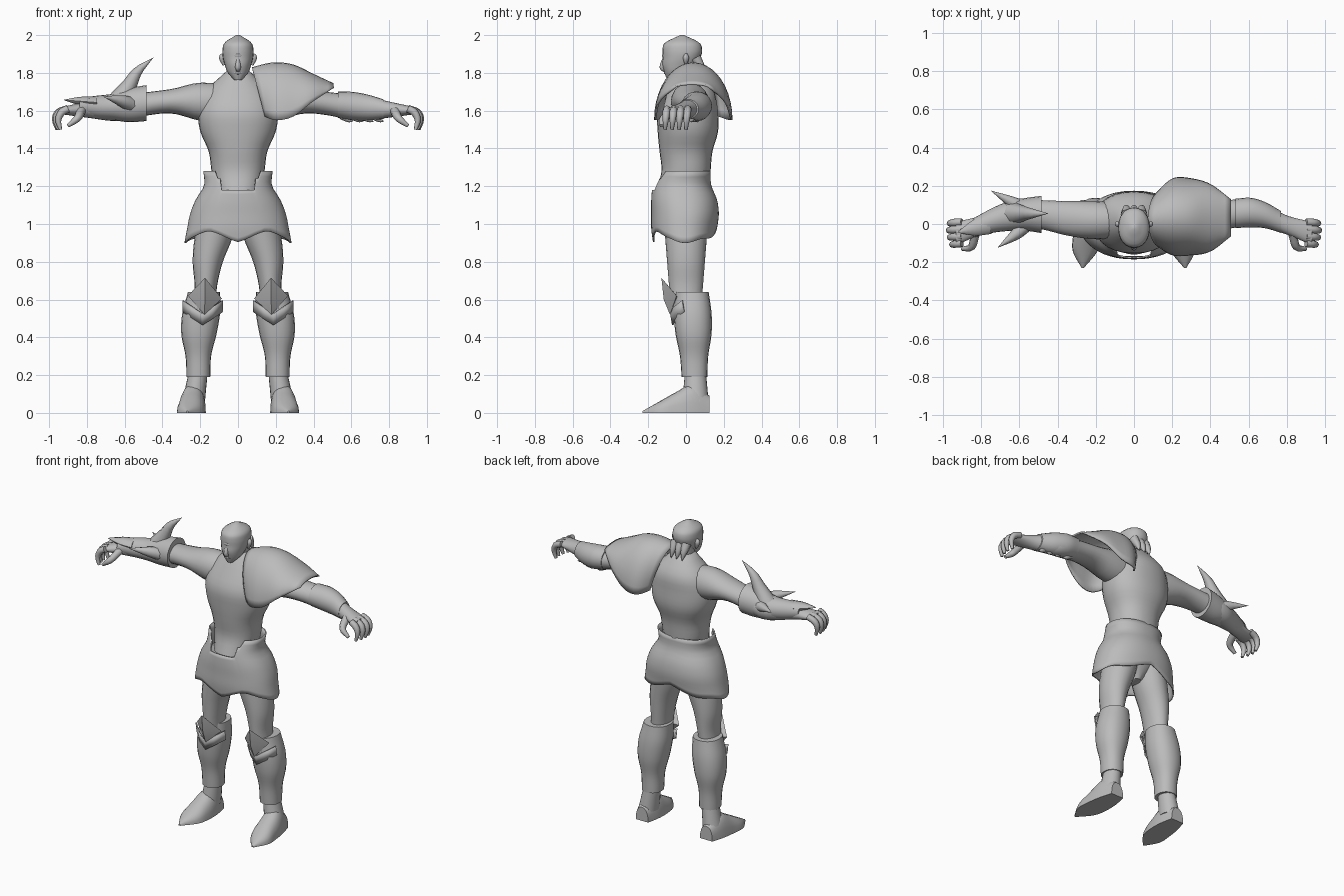
import bpy, bmesh, math
from mathutils import Vector

if "Cube" in bpy.data.objects:
    bpy.data.objects.remove(bpy.data.objects["Cube"])

gray = bpy.data.materials.new("stone gray")
gray.use_nodes = True
gray.diffuse_color = (0.5, 0.5, 0.5, 1)
gray.node_tree.nodes["Principled BSDF"].inputs["Base Color"].default_value = gray.diffuse_color


def curve(values, t):
    """Smooth value at t (zero to one) through evenly spaced knots; a plain number is constant."""
    if not isinstance(values, list):
        return values
    first, last = 2 * values[0] - values[1], 2 * values[-1] - values[-2]
    padded = [first] + values + [last]
    place = t * (len(values) - 1)
    i = min(int(place), len(values) - 2)
    f = place - i
    a, b, c, d = padded[i:i + 4]
    return b + f * ((c - a) + f * ((2*a - 5*b + 4*c - d) + f * (3*b - a - 3*c + d))) / 2


def power(value, p):
    return math.copysign(abs(value) ** p, value)


def steps(count):
    return [i / count for i in range(count + 1)]


def skin(name, rings, closed=True, caps=True, flip=False, angle=50, thick=0):
    """Join a list of point rings into one smooth object."""
    bm = bmesh.new()
    loops = [[bm.verts.new((-x if flip else x, y, z)) for x, y, z in ring] for ring in rings]
    size = len(loops[0])
    for lower, upper in zip(loops, loops[1:]):
        for i in range(size if closed else size - 1):
            j = (i + 1) % size
            bm.faces.new((lower[i], lower[j], upper[j], upper[i]))
    if closed and caps:
        bm.faces.new(loops[0])
        bm.faces.new(loops[-1])
    bmesh.ops.remove_doubles(bm, verts=bm.verts, dist=1e-5)
    bmesh.ops.recalc_face_normals(bm, faces=bm.faces)
    mesh = bpy.data.meshes.new(name)
    bm.to_mesh(mesh)
    bm.free()
    mesh.materials.append(gray)
    mesh.shade_smooth()
    mesh.set_sharp_from_angle(angle=math.radians(angle))
    part = bpy.data.objects.new(name, mesh)
    bpy.context.collection.objects.link(part)
    if thick:
        shell = part.modifiers.new("thickness", "SOLIDIFY")
        shell.thickness = thick
        shell.offset = 0


def tube(name, axis, start, stop, wide, deep, u=0, v=0, p=1, sides=20, flip=False, floor=False):
    """Oval sections along an axis; u and v are the section centres."""
    rings = []
    for t in steps(20):
        along = start + (stop - start) * t
        ring = []
        for i in range(sides):
            turn = math.tau * i / sides
            a = curve(u, t) + curve(wide, t) * power(math.cos(turn), p)
            b = curve(v, t) + curve(deep, t) * power(math.sin(turn), p)
            if floor:
                b = max(0, b)
            ring.append({"x": (along, a, b), "y": (a, along, b), "z": (a, b, along)}[axis])
        rings.append(ring)
    skin(name, rings, flip=flip)


def sweep(name, x, y, z, radius, flip=False, flat=1):
    """Tapered round limb along a curved path."""
    def path(t):
        return Vector((curve(x, t), curve(y, t), curve(z, t)))
    rings = []
    for t in steps(8):
        heading = path(min(1, t + .05)) - path(max(0, t - .05))
        side = heading.cross(Vector((0, 1, .01))).normalized()
        up = heading.cross(side).normalized()
        turns = [math.tau * k / 8 for k in range(8)]
        rings.append([path(t) + curve(radius, t) * (side * math.cos(w) + up * flat * math.sin(w))
                      for w in turns])
    skin(name, rings, flip=flip)


# Torso, pelvis and head
tube("torso", "z", 1.17, 1.81, wide=[.12, .14, .155, .2, .21, .17, .06],
     deep=[.14, .13, .14, .16, .16, .13, .06], v=[-.02, 0, 0, .01, .01, .03, .02], p=.9, sides=28)
tube("neck", "z", 1.74, 1.88, wide=.06, deep=.065, v=.015)
tube("pelvis", "z", 1.2, .93, wide=[.14, .18, .12, .03], deep=[.12, .13, .1, .05])
tube("head", "z", 1.763, 2, wide=[.02, .055, .07, .08, .082, .07, .01],
     deep=[.02, .06, .09, .1, .105, .09, .01], v=[-.08, -.05, -.03, -.02, -.02, -.02], p=.93, sides=24)
sweep("nose", x=0, y=[-.11, -.125, -.1], z=[1.89, 1.83, 1.81], radius=[.007, .015, .008])
sweep("brow", x=[-.06, 0, .06], y=[-.085, -.118, -.085], z=1.893, radius=[.006, .01, .006])
sweep("mouth", x=[-.03, 0, .03], y=[-.1, -.11, -.1], z=1.8, radius=[.004, .008, .004])
for k in (-1, 0, 1):
    sweep("nape_hair", x=k * .04, y=[.05, .08, .1], z=[1.88, 1.83, 1.78], radius=[.03, .02, 0])

# Skirt with a notched waistband and a scalloped hem; fold runs from front to back
rings = []
for height in steps(12):
    ring = []
    for i in range(72):
        turn = math.tau * i / 72
        fold = 1 - abs(1 - i / 36)
        low = curve([.905, .96, .93, .9, .92, .93, .98], fold)
        rim = 1.18 if fold < .16 else 1.24 if fold < .21 else 1.28
        z = low + (rim - low) * height
        t = max(0, (z - .9) / .38)
        front = curve([.17, .18, .18, .18, .17, .13], t)
        back = curve([.15, .16, .17, .16, .13, .125], t)
        x = curve([.28, .265, .25, .22, .175, .18], t) * power(math.sin(turn), .9)
        y = (back - front) / 2 - (back + front) / 2 * power(math.cos(turn), .9)
        ring.append((x, y, z))
    rings.append(ring)
skin("skirt", rings, caps=False, thick=.008)

for side, flip in (("left", False), ("right", True)):
    # Arm, palm, fingers and ear
    tube(side + "_arm", "x", .06, .93, wide=[.09, .1, .09, .075, .07, .05, .06],
         deep=[.1, .1, .065, .062, .07, .045, .02], u=[.02, .02, .03, .05, .06, 0, -.05],
         v=[1.64, 1.65, 1.615, 1.6], flip=flip)
    for k in range(4):
        y = .01 - .037 * k
        reach = .012 * math.sin(k + .6)
        sweep(side + "_finger", x=[.9, .94 + reach, .957 + reach, .945 + reach], y=[y, y - .01],
              z=[1.61, 1.59, 1.55, 1.5], radius=[.02, .02, .016, .009], flip=flip)
    sweep(side + "_thumb", x=[.83, .85, .9], y=[-.05, -.12, -.13], z=[1.6, 1.56, 1.52],
          radius=[.025, .02, .01], flip=flip)
    sweep(side + "_ear", x=[.075, .085, .075], y=0, z=[1.9, 1.88, 1.84], radius=[.008, .016, .006], flip=flip)

    # Thigh, greave, ankle and pointed shoe
    tube(side + "_thigh", "z", 1.05, .55, wide=[.1, .1, .08, .06, .06], deep=[.12, .11, .1, .09, .08],
         u=[.1, .13, .16, .17, .18], flip=flip)
    tube(side + "_greave", "z", .64, .19, wide=[.085, .1, .093, .068, .063], deep=[.09, .1, .095, .075, .068],
         u=[.18, .207, .21], v=[.03, .04, .045], p=.9, flip=flip)
    tube(side + "_ankle", "z", .22, .06, wide=[.05, .06], deep=[.055, .07], u=[.21, .235], v=.05, flip=flip)
    tube(side + "_shoe", "y", .125, -.23, wide=[.045, .066, .073, .065, .006], deep=[.09, .15, .11, .06, .01],
         u=[.235, .245, .268], p=.85, flip=flip, floor=True)

    # Diamond knee guard with a centre ridge, above a pointed collar on the greave
    ridge, back = (.175, -.118, .6), (.18, -.04, .61)
    diamond = [(.175, -.13, .715), (.265, -.05, .62), (.178, -.085, .52), (.085, -.05, .605)]
    skin(side + "_knee_guard", [[ridge] * 4, diamond, [back] * 4], caps=False, flip=flip, angle=20)
    rim = [(.187 + .105 * k, .06 * k * k - .08, .525 + .07 * abs(k)) for k in (-1, -.5, 0, .5, 1)]
    hem = [(x, y + .01, z - .06) for x, y, z in rim]
    skin(side + "_greave_collar", [rim, hem], closed=False, flip=flip, thick=.008)

# Arched mantle over the left shoulder, its inner edge slanting away from the neck
rings = []
for t in steps(14):
    crest, edge = curve([1.825, 1.85, 1.84, 1.79, 1.74], t), curve([1.57, 1.55, 1.57, 1.65, 1.72], t)
    front, back = curve([.12, .16, .16, .14, .06], t), curve([.17, .235, .235, .205, .125], t)
    slant = .07 * (1 - t) ** 4
    ring = []
    for arc in steps(20):
        rise = math.sin(math.pi * arc)
        y = (back - front) / 2 - (back + front) / 2 * math.cos(math.pi * arc)
        ring.append((.075 + .43 * t + slant * (1 - rise), y, edge + (crest - edge) * rise))
    rings.append(ring)
skin("shoulder_mantle", rings, closed=False, thick=.01)

# Left forearm wrap with a ragged lower fringe
tube("forearm_wrap", "x", .53, .77, wide=[.077, .077, .068, .057], deep=[.07, .075, .068, .052],
     u=[.055, .06, .045, .01], v=[1.632, 1.62, 1.608])
for k in range(4):
    x, y = .55 + .055 * k, .06 - .01 * k
    sweep("wrap_fringe", x=[x, x + .035, x + .06], y=y, z=[1.575, 1.55, 1.543], radius=[.022, .012, 0])

# Right gauntlet with its horn, side spikes and hand plate
tube("gauntlet", "x", .485, .84, wide=[.097, .085, .077, .063, .05], deep=[.095, .09, .07, .06, .045],
     u=[.05, .05, .04, .015, -.02], v=[1.64, 1.62, 1.62], flip=True)
sweep("gauntlet_horn", x=[.63, .575, .53, .447], y=.055, z=[1.65, 1.735, 1.81, 1.882],
      radius=[.06, .04, .025, 0], flip=True)
sweep("rear_spike", x=[.58, .64, .75], y=[.08, .115, .175], z=[1.63, 1.66], radius=[.04, .03, 0], flip=True)
sweep("front_spike", x=[.56, .62, .715], y=[0, -.055, -.125], z=[1.63, 1.675], radius=[.04, .03, 0], flip=True)
sweep("hand_plate", x=[.76, .84, .925], y=[0, -.045], z=[1.645, 1.657], radius=[.03, .022, 0], flip=True, flat=1.8)
